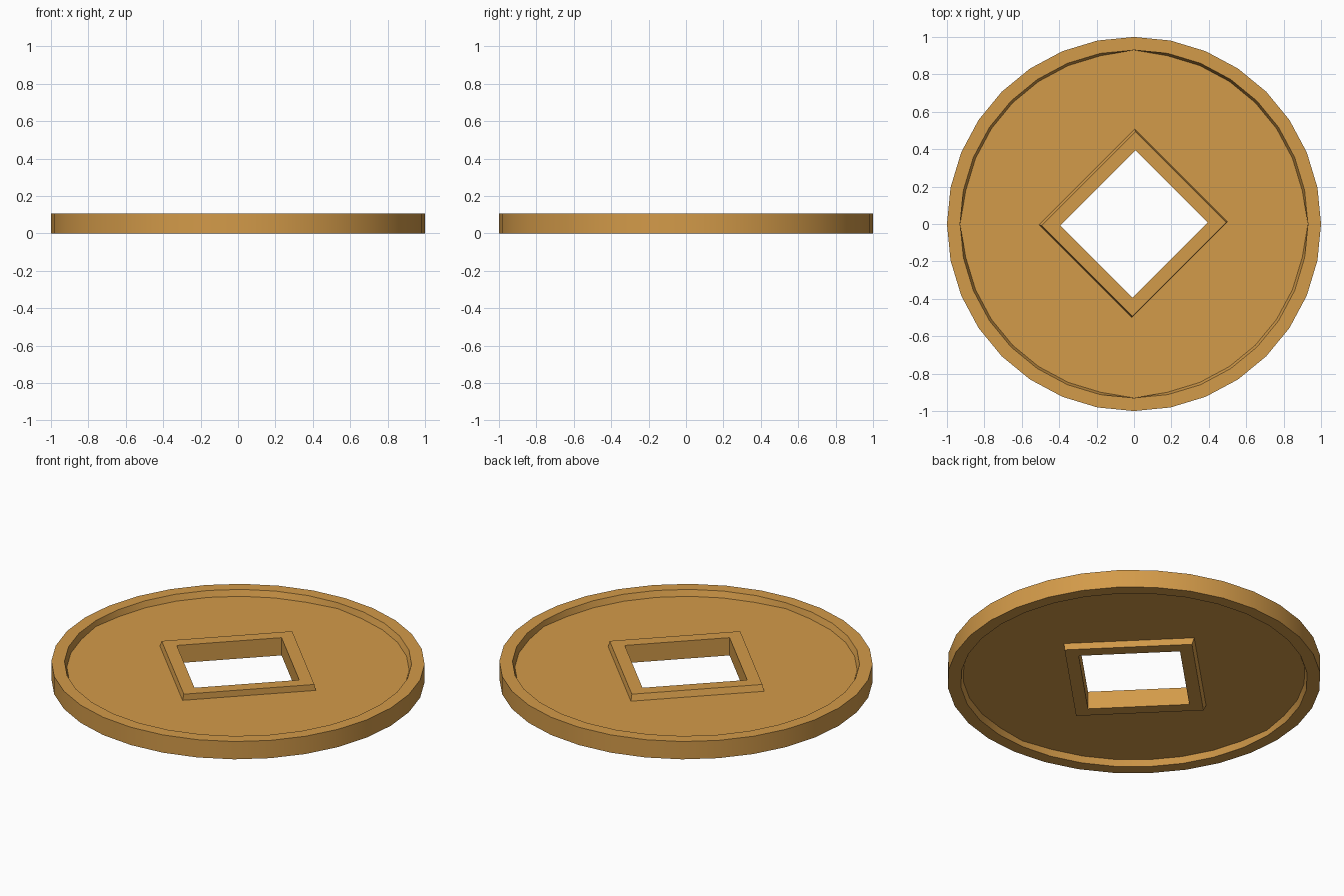
import bpy, bmesh, math

cube = bpy.data.objects.get("Cube")
if cube:
    bpy.data.objects.remove(cube)

SIDES = 32
HEIGHT = 0.105
RECESS = 0.035

# Warm brass for the whole coin
brass = bpy.data.materials.new("brass")
brass.use_nodes = True
colour = (0.65, 0.325, 0.067, 1)
brass.diffuse_color = colour
brass.node_tree.nodes["Principled BSDF"].inputs["Base Color"].default_value = colour


def circle(radius, axis_radius=None):
    """Round outline; the four points on the axes may have their own radius."""
    points = []
    for k in range(SIDES):
        r = axis_radius if axis_radius and k % 8 == 0 else radius
        a = math.tau * k / SIDES
        points.append((r * math.cos(a), r * math.sin(a)))
    return points


def diamond(length, width, cx=0.0, cy=0.0):
    """Rectangle turned by 45 degrees, with as many points as the circles."""
    s = math.sqrt(0.125)
    corners = [(s * (length * u + width * v) + cx, s * (length * u - width * v) + cy)
               for u, v in ((1, 1), (1, -1), (-1, -1), (-1, 1))]
    points = []
    for i in range(4):
        (ax, ay), (bx, by) = corners[i], corners[(i + 1) % 4]
        points += [(ax + (bx - ax) * t / 8, ay + (by - ay) * t / 8) for t in range(8)]
    return points


# Outlines from the outer edge to the hole, with their depth below the face
outlines = [
    (circle(1.0), 0),
    (circle(0.93), 0),
    (circle(0.917, 0.93), RECESS),
    (diamond(0.725, 0.70, -0.004, 0.004), RECESS),
    (diamond(0.71, 0.685), 0),
    (diamond(0.57, 0.545), 0),
]

# Loft the top face inwards, through the hole, and the bottom face outwards
bm = bmesh.new()
rings = [[bm.verts.new((x, y, HEIGHT - d)) for x, y in pts] for pts, d in outlines]
rings += [[bm.verts.new((x, y, d)) for x, y in pts] for pts, d in reversed(outlines)]
for i, ring in enumerate(rings):
    inner = rings[(i + 1) % len(rings)]
    for k in range(SIDES):
        n = (k + 1) % SIDES
        bm.faces.new((ring[k], ring[n], inner[n], inner[k]))
bmesh.ops.recalc_face_normals(bm, faces=bm.faces)

mesh = bpy.data.meshes.new("coin")
bm.to_mesh(mesh)
bm.free()
mesh.materials.append(brass)
coin = bpy.data.objects.new("coin", mesh)
bpy.context.collection.objects.link(coin)

# Smooth the round edge, keep the steps crisp
bpy.ops.object.select_all(action="DESELECT")
coin.select_set(True)
bpy.context.view_layer.objects.active = coin
bpy.ops.object.shade_smooth_by_angle(angle=math.radians(30))
